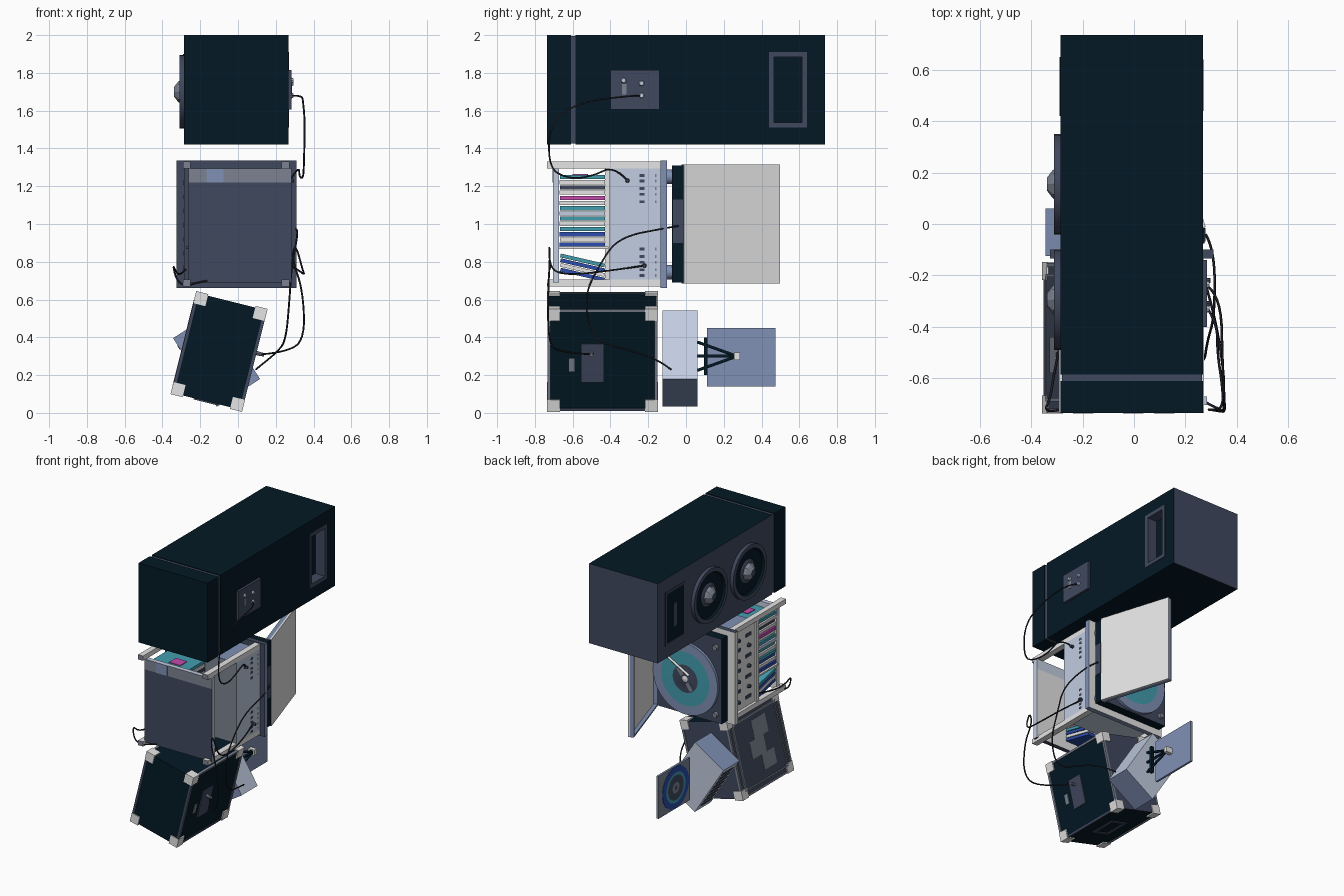
import bpy, bmesh, math
from mathutils import Matrix, Vector

if "Cube" in bpy.data.objects:
    bpy.data.objects.remove(bpy.data.objects["Cube"])

COLOURS = {
    "dark_teal": (0.001, 0.0095, 0.0185), "slate": (0.051, 0.066, 0.112),
    "blue_grey": (0.215, 0.28, 0.46), "pale": (0.78, 0.78, 0.78),
    "light_blue": (0.54, 0.61, 0.75), "teal": (0.055, 0.34, 0.43),
    "pink": (0.55, 0.07, 0.42), "blue": (0.025, 0.075, 0.42),
    "charcoal": (0.015, 0.017, 0.025), "mid_grey": (0.2, 0.225, 0.285)}
MATS = {}
for key, rgb in COLOURS.items():
    MATS[key] = bpy.data.materials.new(key)
    MATS[key].diffuse_color = (*rgb, 1)
I = Matrix.Identity(4)
AXES = {"-x": (-1, 0, 0), "+x": (1, 0, 0), "-y": (0, -1, 0),
        "+y": (0, 1, 0), "-z": (0, 0, -1), "+z": (0, 0, 1)}


def finish(name, bm, mats, smooth=False):
    me = bpy.data.meshes.new(name)
    bm.to_mesh(me)
    bm.free()
    for m in mats:
        me.materials.append(MATS[m])
    ob = bpy.data.objects.new(name, me)
    bpy.context.collection.objects.link(ob)
    if smooth:
        bpy.context.view_layer.objects.active = ob
        ob.select_set(True)
        bpy.ops.object.shade_smooth_by_angle(angle=math.radians(35))
        ob.select_set(False)
    return ob


def box(name, x, y, z, mat, M=I, sides=None):
    """Box from (min, max) ranges; sides maps a face direction to a colour."""
    bm = bmesh.new()
    bmesh.ops.create_cube(bm, size=1)
    bm.normal_update()
    mats = [mat]
    for side, col in (sides or {}).items():
        if col not in mats:
            mats.append(col)
        for f in bm.faces:
            if f.normal.dot(Vector(AXES[side])) > 0.9:
                f.material_index = mats.index(col)
    c = [(a + b) / 2 for a, b in (x, y, z)]
    s = [b - a for a, b in (x, y, z)]
    bm.transform(M @ Matrix.Translation(c) @ Matrix.Diagonal((*s, 1)))
    return finish(name, bm, mats)


def lathe(name, centre, direction, profile, seg=32):
    """Spin (radius, height, colour) rings round an axis; colour is for the band to the next ring."""
    bm = bmesh.new()
    mats = sorted({p[2] for p in profile})
    rings = []
    for r, h, _ in profile:
        rings.append([bm.verts.new((r * math.cos(2 * math.pi * i / seg),
                                    r * math.sin(2 * math.pi * i / seg), h)) for i in range(seg)])
    for k in range(len(rings) - 1):
        for i in range(seg):
            j = (i + 1) % seg
            f = bm.faces.new((rings[k][i], rings[k][j], rings[k + 1][j], rings[k + 1][i]))
            f.material_index = mats.index(profile[k][2])
    f = bm.faces.new(rings[-1])
    f.material_index = mats.index(profile[-1][2])
    rot = Vector(direction).to_track_quat("Z", "Y").to_matrix().to_4x4()
    bm.transform(Matrix.Translation(centre) @ rot)
    return finish(name, bm, mats, seg > 8)


def tube(name, pts, r, mat, kind="NURBS"):
    cu = bpy.data.curves.new(name, "CURVE")
    cu.dimensions = "3D"
    cu.bevel_depth, cu.bevel_resolution, cu.resolution_u = r, 1, 6
    cu.use_fill_caps = True
    sp = cu.splines.new(kind)
    sp.points.add(len(pts) - 1)
    for p, co in zip(sp.points, pts):
        p.co = (*co, 1)
    if kind == "NURBS":
        sp.order_u, sp.use_endpoint_u = 3, True
    cu.materials.append(MATS[mat])
    ob = bpy.data.objects.new(name, cu)
    bpy.context.collection.objects.link(ob)


def frame(name, x, y, z, w, mat, M=I):
    """Four bars round a rectangle in the local y-z plane."""
    for i in (0, 1):
        yy = (y[0], y[0] + w) if i == 0 else (y[1] - w, y[1])
        zz = (z[0], z[0] + w) if i == 0 else (z[1] - w, z[1])
        box(f"{name}_post_{i}", x, yy, z, mat, M)
        box(f"{name}_rail_{i}", x, (y[0] + w, y[1] - w), zz, mat, M)


# Large speaker lying on its side, with a sunken handle
cabinet = box("speaker_cabinet", (-.29, .264), (-.585, .735), (1.42, 2), "dark_teal", I,
              {"-x": "slate", "+y": "slate"})
cutter = box("handle_cutter", (.19, .3), (.445, .635), (1.515, 1.905), "dark_teal")
cutter.hide_render = cutter.hide_viewport = True
cut = cabinet.modifiers.new("handle_recess", "BOOLEAN")
cut.object, cut.operation, cut.solver = cutter, "DIFFERENCE", "EXACT"
frame("handle_rim", (.19, .267), (.44, .64), (1.51, 1.91), .027, "slate")
box("speaker_groove", (-.285, .26), (-.61, -.585), (1.425, 1.995), "slate")
box("speaker_end", (-.29, .264), (-.735, -.61), (1.42, 2), "dark_teal")
for i, y in enumerate((.155, -.295)):
    lathe(f"woofer_{i}", (-.29, y, 1.7), (-1, 0, 0), [
        (.195, 0, "slate"), (.195, .025, "slate"), (.165, .025, "dark_teal"), (.157, .01, "dark_teal"),
        (.085, .002, "slate"), (.07, .012, "slate")])
    lathe(f"woofer_cap_{i}", (-.29, y, 1.7), (-1, 0, 0), [
        (.068, .005, "mid_grey"), (.055, .03, "mid_grey"), (.025, .053, "slate")], 8)
box("horn_plate", (-.292, -.29), (.42, .65), (1.51, 1.9), "dark_teal")
frame("horn_rim", (-.294, -.29), (.42, .65), (1.51, 1.9), .015, "slate")
box("horn_throat", (-.294, -.29), (.52, .55), (1.62, 1.79), "slate")
box("terminal_plate", (.264, .28), (-.4, -.14), (1.605, 1.815), "slate")
box("terminal_switch", (.28, .283), (-.34, -.315), (1.685, 1.74), "mid_grey")
for i, (y, z) in enumerate(((-.235, 1.745), (-.235, 1.68), (-.33, 1.76))):
    lathe(f"terminal_{i}", (.28, y, z), (1, 0, 0), [(.015, 0, "light_blue"), (.011, .01, "light_blue")], 8)

# Open crate: rails, rear plate, front panel
for i, x in enumerate(((-.295, -.255), (.225, .268))):
    for j, z in enumerate((.67, 1.295)):
        box(f"crate_rail_{i}{j}", x, (-.735, -.13), (z, z + .035), "pale", I, {"-y": "mid_grey"})
box("rear_plate", (-.33, .305), (-.135, -.1), (.66, 1.335), "blue_grey", I,
    {"-y": "slate", "+y": "pale", "-x": "pale", "+z": "slate"})
box("front_panel", (-.265, .28), (-.705, -.672), (.69, 1.22), "slate", I,
    {"+x": "light_blue", "-x": "pale", "+y": "pale"})
box("front_panel_band", (-.265, .28), (-.705, -.672), (1.22, 1.295), "light_blue", I, {"-y": "mid_grey"})
box("front_panel_patch", (-.17, -.08), (-.707, -.705), (1.22, 1.295), "blue_grey")
box("shelf", (-.28, .0), (-.672, -.41), (.868, .88), "pale", I, {"-y": "slate"})
box("crate_post", (-.29, -.26), (-.43, -.405), (.7, 1.3), "pale", I, {"-y": "slate"})

# Stacked and leaning record sleeves
stack = ["blue", "pale", "blue", "teal", "pale", "teal", "light_blue", "teal",
         "pale", "pink", "pale", "slate", "pale", "teal"]
for i, col in enumerate(stack):
    z = .88 + i * .0275
    box(f"sleeve_{i}", (-.265 + .006 * (i % 3), .03), (-.67 + .004 * (i % 2), -.43), (z, z + .022), col)
box("top_sleeve_sticker", (-.14, -.05), (-.6, -.52), (1.26, 1.265), "pink")
for i, col in enumerate(("blue", "pale", "blue", "teal")):
    M = Matrix.Translation((0, -.55, .722 + .025 * i)) @ Matrix.Rotation(math.radians(-13), 4, "X")
    box(f"leaning_sleeve_{i}", (-.26, .03), (-.12, .12), (0, .02), col, M)

# Rack deck beside the sleeves
box("deck", (-.275, .268), (-.405, -.135), (.705, 1.295), "light_blue", I,
    {"-y": "mid_grey", "-x": "pale", "+z": "blue_grey"})
for i, z in enumerate((.72, .75, .79, .82, .86, 1.11, 1.15, 1.18, 1.22, 1.25)):
    box(f"deck_socket_{i}", (.268, .27), (-.245, -.22), (z, z + .015), "slate")
    box(f"deck_vent_{i}", (.268, .27), (-.165, -.155), (z, z + .015), "mid_grey")
for i in range(7):
    z = .77 + i * .075
    for j in range(2):
        y = -.33 + j * .12
        if (i + j) % 2:
            lathe(f"deck_knob_{i}{j}", (-.275, y, z), (-1, 0, 0), [(.015, 0, "slate"), (.012, .018, "slate")], 8)
        else:
            box(f"deck_slot_{i}{j}", (-.279, -.275), (y - .03, y + .03), (z - .012, z + .012), "slate")

# Upright turntable with its open lid
box("turntable_base", (-.285, .27), (-.075, -.01), (.69, 1.31), "dark_teal", I, {"+y": "slate"})
box("turntable_side_panel", (.27, .274), (-.068, -.015), (.9, 1.13), "slate")
for x in (-.22, .22):
    for z in (.745, 1.25):
        lathe("turntable_foot", (x, -.1, z), (0, 1, 0), [(.038, 0, "blue_grey"), (.038, .026, "blue_grey")], 12)
lathe("platter_record", (-.005, -.01, .955), (0, 1, 0), [
    (.26, 0, "blue_grey"), (.26, .02, "blue_grey"), (.195, .021, "teal"),
    (.1, .022, "slate"), (.022, .024, "pale"), (.01, .03, "pale")], 48)
P = Matrix.Translation((-.005, .013, .955))
for i, a in enumerate((40, 215)):
    R = P @ Matrix.Rotation(math.radians(a), 4, "Y")
    box(f"label_mark_{i}", (-.016, .016), (0, .002), (.03, .092), "mid_grey", R)
tube("tonearm", [(.21, .03, 1.24), (.14, .03, 1.1), (-.04, .02, .99)], .009, "pale", "POLY")
lathe("tonearm_base", (.21, -.01, 1.24), (0, 1, 0), [(.035, 0, "pale"), (.03, .045, "pale")], 16)
for i, z in enumerate((.75, 1.24)):
    lathe(f"turntable_knob_{i}", (-.24, -.01, z), (0, 1, 0), [(.02, 0, "mid_grey"), (.018, .02, "mid_grey")], 16)
L = Matrix.Translation((.27, -.012, 0)) @ Matrix.Rotation(math.radians(17.5), 4, "Z")
box("lid_panel", (-.008, .005), (0, .533), (.685, 1.315), "pale", L)
frame("lid_rim", (-.035, -.008), (0, .533), (.685, 1.315), .012, "blue_grey", L)

# Small tilted console
K = Matrix.Translation((-.1175, 0, .2875)) @ Matrix.Rotation(math.radians(-32.5), 4, "Y")
box("console", (-.136, .136), (-.125, .06), (-.215, .215), "light_blue", K,
    {"-z": "blue_grey", "+z": "blue_grey", "-y": "blue_grey"})
for i in range(8):
    z = -.17 + i * .045
    box(f"console_slot_{i}", (-.139, -.136), (-.09, .03), (z, z + .025), "slate", K)

# Square sleeve on a small folding stand
box("display_sleeve", (-.115, -.1), (.11, .475), (.14, .45), "blue_grey", I, {"-x": "mid_grey"})
lathe("display_art", (-.115, .28, .295), (-1, 0, 0), [
    (.152, 0, "blue"), (.152, .003, "blue"), (.11, .004, "teal"), (.09, .004, "slate"),
    (.04, .005, "mid_grey"), (.015, .006, "slate")])
node = (-.07, .27, .3)
box("stand_bar", (-.08, -.06), (.095, .115), (.2, .4), "dark_teal")
for z in (.225, .3, .375):
    tube("stand_leg", [(-.07, .06, z), node], .009, "dark_teal", "POLY")
box("stand_node", (-.1, -.05), (.255, .285), (.28, .32), "pale")

# Cables
tube("speaker_cable", [(.28, -.24, 1.68), (.335, -.28, 1.68), (.34, -.55, 1.65), (.35, -.72, 1.55),
     (.345, -.73, 1.3), (.34, -.63, 1.24), (.32, -.5, 1.25), (.32, -.38, 1.31), (.27, -.31, 1.23)], .005, "charcoal")
tube("turntable_cable", [(.275, -.04, .99), (.31, -.1, .98), (.31, -.36, .93), (.28, -.46, .78), (.27, -.54, .62),
     (.25, -.5, .38), (.2, -.25, .32), (.14, -.13, .27), (.09, -.08, .23)], .005, "charcoal")
tube("deck_cable", [(.27, -.22, .78), (.31, -.35, .76), (.35, -.6, .73), (.34, -.72, .75), (.3, -.725, .9),
     (.28, -.72, .82), (.34, -.73, .65), (.35, -.73, .38), (.24, -.68, .32), (.12, -.5, .31)], .005, "charcoal")
tube("side_cable", [(-.28, -.42, .76), (-.31, -.55, .73), (-.33, -.68, .74), (-.35, -.72, .79), (-.33, -.73, .7),
     (-.28, -.72, .67), (-.22, -.72, .69), (-.16, -.7, .7)], .005, "charcoal")
for i, (y, z) in enumerate(((-.31, 1.23), (-.22, .78))):
    lathe(f"deck_plug_{i}", (.268, y, z), (1, 0, 0), [(.012, 0, "slate"), (.009, .025, "slate")], 8)
for ob in bpy.context.collection.objects:
    ob.location.x += .004

# Tilted flight case amplifier
C = Matrix.Translation((-.1, 0, .325)) @ Matrix.Rotation(math.radians(14), 4, "Y")
hx, hz, y0, y1 = .186, .272, -.73, -.155
box("case_body", (-hx, hx), (y0, y1), (-hz, hz), "dark_teal", C, {"-x": "slate", "+y": "slate"})
for sx in (-1, 1):
    for sz in (-1, 1):
        x, z = sx * (hx - .002), sz * (hz - .002)
        box("case_edge", (x - .007, x + .007), (y0, y1), (z - .007, z + .007),
            "slate" if sx > 0 and sz < 0 else "mid_grey", C)
        for y in (y0 + .028, y1 - .028):
            cx, cz = sx * (hx - .024), sz * (hz - .024)
            box("case_corner", (cx - .033, cx + .033), (y - .035, y + .035), (cz - .033, cz + .033), "pale", C)
    for y in (y0 + .004, y1 - .004):
        box("case_upright", (sx * hx - .008, sx * hx + .008), (y - .008, y + .008), (-hz, hz), "mid_grey", C,
            {"-y": "slate"})
frame("grille_border", (-hx - .01, -hx), (-.69, -.195), (-.235, .235), .012, "mid_grey", C)
box("grille", (-hx - .006, -hx), (-.68, -.205), (-.225, .225), "slate", C)
for i, (y, z) in enumerate((((-.56, -.4), (.06, .19)), ((-.5, -.34), (-.06, .06)), ((-.58, -.44), (-.17, -.06)))):
    box(f"grille_patch_{i}", (-hx - .008, -hx), y, z, "mid_grey", C)
box("case_plate", (hx, hx + .008), (-.555, -.435), (-.12, .09), "slate", C)
box("case_switch", (hx, hx + .006), (-.62, -.59), (-.06, .01), "mid_grey", C)
frame("base_handle", (-.007, 0), (-.55, -.35), (-.07, .07), .02, "slate",
      C @ Matrix.Translation((0, 0, -hz)) @ Matrix.Rotation(math.radians(-90), 4, "Y"))
lathe("case_plug", C @ Vector((hx, -.5, .04)), C.to_3x3() @ Vector((1, 0, 0)),
      [(.012, 0, "mid_grey"), (.009, .05, "mid_grey")], 8)

for m in bpy.data.materials:
    if m.users and not m.is_grease_pencil:
        m.use_nodes = True
        m.node_tree.nodes["Principled BSDF"].inputs["Base Color"].default_value = m.diffuse_color
